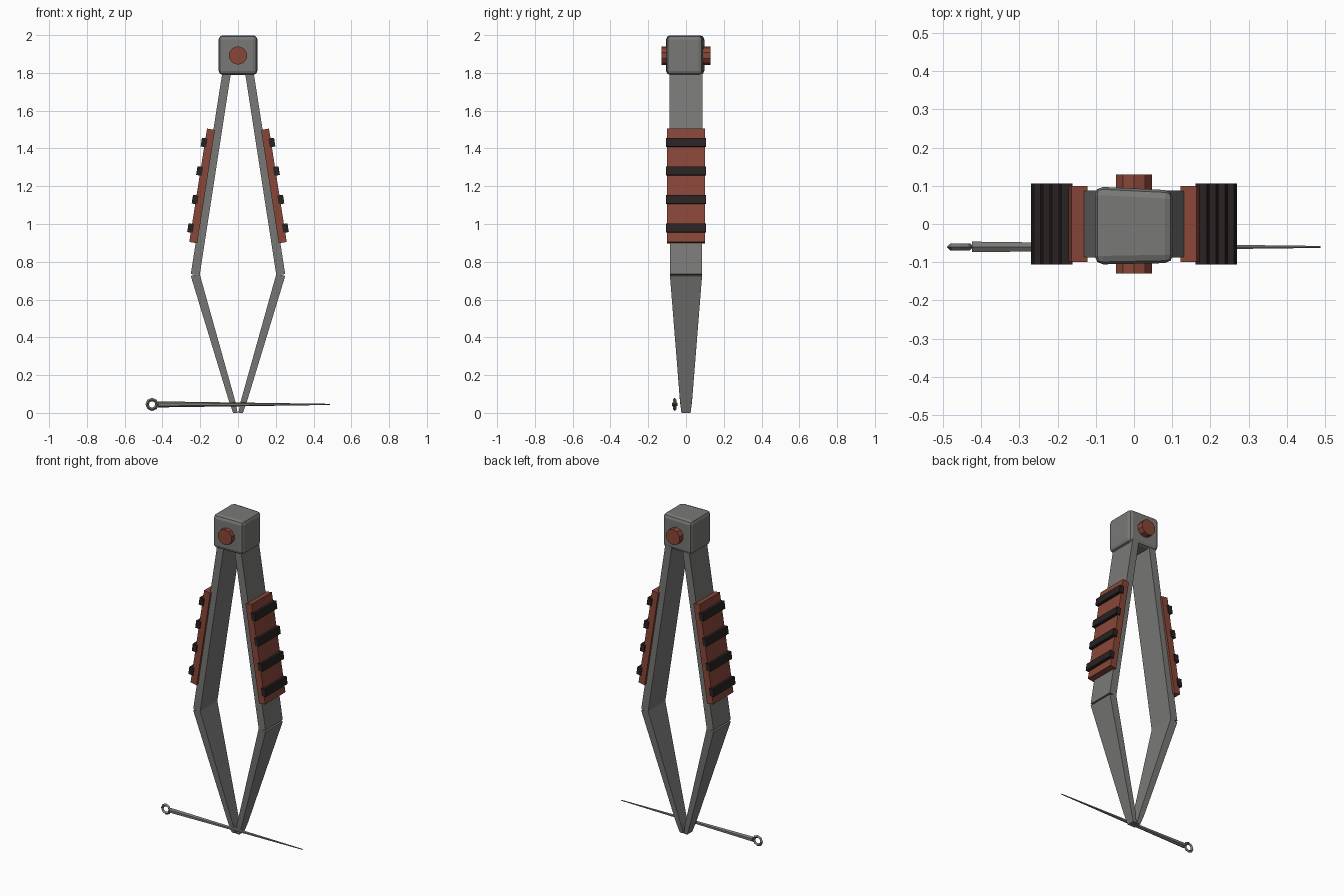
import bpy, bmesh, math
from mathutils import Vector, Matrix

if "Cube" in bpy.data.objects:
    bpy.data.objects.remove(bpy.data.objects["Cube"])


def material(name, rgb):
    m = bpy.data.materials.new(name)
    m.diffuse_color = (*rgb, 1)
    m.use_nodes = True
    m.node_tree.nodes["Principled BSDF"].inputs["Base Color"].default_value = m.diffuse_color
    return m


STEEL = material("grey steel", (0.19, 0.19, 0.185))
RED = material("rust red", (0.25, 0.062, 0.04))
BLACK = material("dark rubber", (0.022, 0.016, 0.016))


def finish(name, bm, mat):
    bmesh.ops.recalc_face_normals(bm, faces=bm.faces[:])
    me = bpy.data.meshes.new(name)
    bm.to_mesh(me)
    bm.free()
    me.materials.append(mat)
    ob = bpy.data.objects.new(name, me)
    bpy.context.collection.objects.link(ob)
    return ob


def strip(name, sections, mat, side):
    """Loft of sections: (outer x, outer z, inner x, inner z, half width y)."""
    bm = bmesh.new()
    rings = []
    for xo, zo, xi, zi, h in sections:
        pts = [(xo, -h, zo), (xo, h, zo), (xi, h, zi), (xi, -h, zi)]
        rings.append([bm.verts.new((side * x, y, z)) for x, y, z in pts])
    for a, b in zip(rings, rings[1:]):
        for i in range(4):
            j = (i + 1) % 4
            bm.faces.new((a[i], a[j], b[j], b[i]))
    bm.faces.new(rings[0])
    bm.faces.new(rings[-1])
    return finish(name, bm, mat)


def cone(name, start, end, r1, r2, sides, mat):
    bm = bmesh.new()
    a, b = Vector(start), Vector(end)
    rot = (b - a).to_track_quat('Z', 'Y').to_matrix().to_4x4()
    bmesh.ops.create_cone(bm, cap_ends=True, segments=sides, radius1=r1, radius2=r2,
                          depth=(b - a).length,
                          matrix=Matrix.Translation((a + b) / 2) @ rot)
    return finish(name, bm, mat)


# Hinge head: slightly uneven bevelled block
bm = bmesh.new()
bmesh.ops.create_cube(bm, size=1)
for v in bm.verts:
    x, y, z = v.co
    v.co = (0.205 * x, 0.204 * y - 0.02 * (x + 0.5) * y - 0.004, 1.894 + 0.21 * z)
    if y < 0 and x > 0:
        v.co.y -= 0.006
bmesh.ops.bevel(bm, geom=bm.edges[:], offset=0.022, segments=2, profile=0.5,
                affect='EDGES')
finish("hinge_head", bm, STEEL)

# Hinge pin through the head
cone("hinge_pin", (0, -0.13, 1.892), (0, 0.13, 1.892), 0.049, 0.049, 10, RED)

for side, label in ((-1, "left"), (1, "right")):
    # Arm halves, meeting at the elbow
    strip("upper_arm_" + label, [(0.066, 1.91, 0.022, 1.90, 0.088),
                                 (0.250, 0.735, 0.203, 0.728, 0.085)], STEEL, side)
    strip("lower_arm_" + label, [(0.250, 0.725, 0.203, 0.736, 0.085),
                                 (0.049, 0.065, 0.014, 0.060, 0.032),
                                 (0.026, 0.0, 0.002, 0.0, 0.024)], STEEL, side)
    # Grip pad and its raised ribs
    strip("grip_" + label, [(0.164, 1.505, 0.122, 1.498, 0.1),
                            (0.258, 0.905, 0.216, 0.898, 0.1)], RED, side)
    for i in range(4):
        z, x = 1.432 - 0.151 * i, 0.180 + 0.0237 * i
        strip(f"grip_rib_{label}_{i + 1}",
              [(x + 0.011, z + 0.024, x - 0.019, z + 0.021, 0.106),
               (x + 0.018, z - 0.022, x - 0.012, z - 0.025, 0.106)], BLACK, side)

# Needle held at the tips: tapered shaft and ring eye
Y, Z = -0.06, 0.045
cone("needle_shaft", (-0.424, Y, Z), (0.488, Y, Z), 0.016, 0.003, 6, STEEL)
bpy.ops.mesh.primitive_torus_add(major_segments=8, minor_segments=4, major_radius=0.026,
                                 minor_radius=0.009, location=(-0.455, Y, Z),
                                 rotation=(math.pi / 2, 0, 0))
ring = bpy.context.object
ring.name = "needle_eye"
ring.data.materials.append(STEEL)
